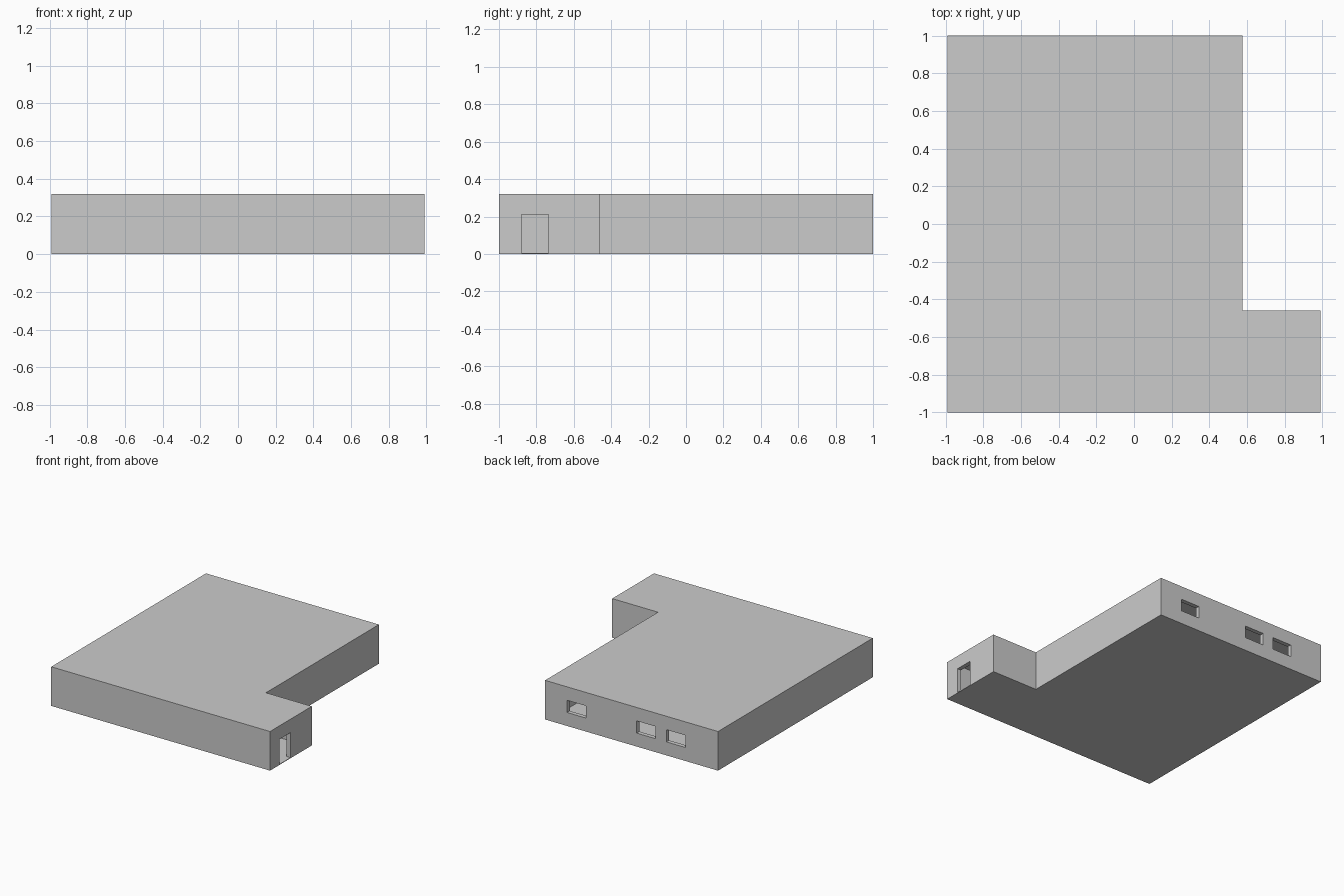
import bpy, bmesh

if "Cube" in bpy.data.objects:
    bpy.data.objects.remove(bpy.data.objects["Cube"])

WALL = 0.035      # wall thickness
HEIGHT = 0.32
FLOOR, CEILING = 0.005, 0.305


def prism(name, outline, z0, z1):
    """Extrude a closed plan outline from z0 to z1."""
    bm = bmesh.new()
    face = bm.faces.new([bm.verts.new((x, y, z0)) for x, y in outline])
    out = bmesh.ops.extrude_face_region(bm, geom=[face])
    verts = [v for v in out["geom"] if isinstance(v, bmesh.types.BMVert)]
    bmesh.ops.translate(bm, verts=verts, vec=(0, 0, z1 - z0))
    bmesh.ops.recalc_face_normals(bm, faces=bm.faces)
    mesh = bpy.data.meshes.new(name)
    bm.to_mesh(mesh)
    bm.free()
    obj = bpy.data.objects.new(name, mesh)
    bpy.context.collection.objects.link(obj)
    return obj


def l_plan(inset):
    """L-shaped building plan, moved inward by inset."""
    i = inset
    return [(-0.99 + i, -1 + i), (0.99 - i, -1 + i), (0.99 - i, -0.46 - i),
            (0.575 - i, -0.46 - i), (0.575 - i, 1 - i), (-0.99 + i, 1 - i)]


def rect(x0, x1, y0, y1):
    return [(x0, y0), (x1, y0), (x1, y1), (x0, y1)]


def cut(target, cutter):
    cutter.hide_render = True
    mod = target.modifiers.new(cutter.name, 'BOOLEAN')
    mod.operation = 'DIFFERENCE'
    mod.solver = 'EXACT'
    mod.object = cutter
    bpy.context.view_layer.objects.active = target
    bpy.ops.object.modifier_apply(modifier=mod.name)
    bpy.data.objects.remove(cutter)


# Building shell with flat roof, hollowed to leave walls, floor and ceiling
house = prism("house_shell", l_plan(0), 0, HEIGHT)
cut(house, prism("room_space", l_plan(WALL), FLOOR, CEILING))

# Doorway in the right end of the wing
cut(house, prism("doorway", rect(0.92, 1.05, -0.88, -0.735), FLOOR, 0.21))

# Three windows in the back wall
for x in (0.29, -0.34, -0.61):
    cut(house, prism("window", rect(x - 0.086, x + 0.086, 0.93, 1.05), 0.11, 0.21))
